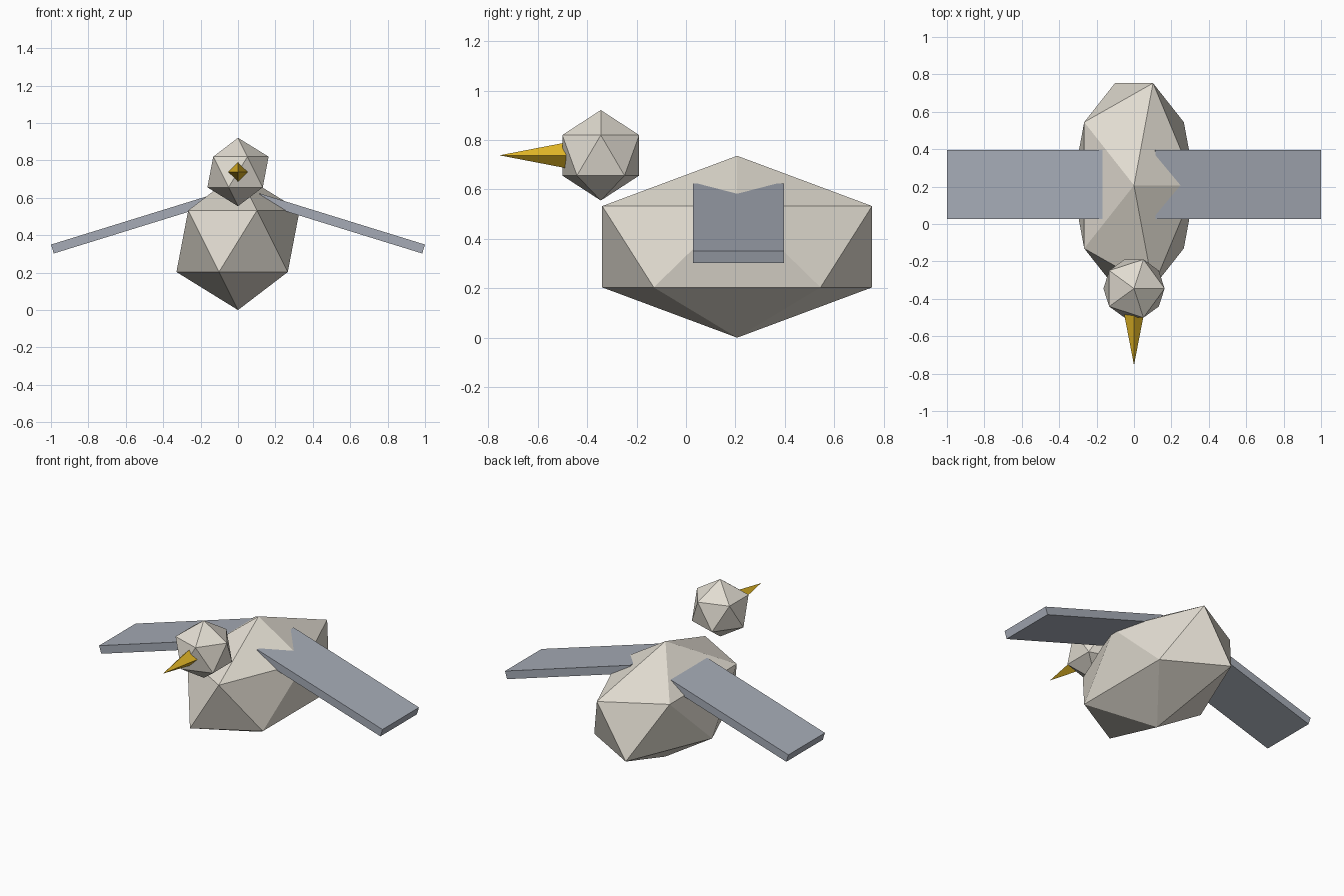
import bpy
import math

if "Cube" in bpy.data.objects:
    bpy.data.objects.remove(bpy.data.objects["Cube"])


def material(name, colour):
    mat = bpy.data.materials.new(name)
    mat.diffuse_color = (*colour, 1)
    mat.use_nodes = True
    mat.node_tree.nodes["Principled BSDF"].inputs["Base Color"].default_value = mat.diffuse_color
    return mat


CREAM = material("cream feathers", (0.76, 0.72, 0.64))
GREY = material("grey wing", (0.38, 0.41, 0.47))
GOLD = material("golden beak", (0.76, 0.47, 0.02))


def finish(name, mat, scale=(1, 1, 1)):
    """Name, scale and colour the newest primitive."""
    obj = bpy.context.object
    obj.name = name
    obj.scale = scale
    obj.data.materials.append(mat)
    return obj


# Body: stretched twenty-sided ball
bpy.ops.mesh.primitive_ico_sphere_add(subdivisions=1, radius=1, location=(0, 0.207, 0.368))
finish("body", CREAM, (0.368, 0.642, 0.368))

# Head: smaller twenty-sided ball floating ahead of the body
bpy.ops.mesh.primitive_ico_sphere_add(subdivisions=1, radius=0.183, location=(0, -0.345, 0.738))
finish("head", CREAM)

# Beak: four-sided spike pointing forward
BASE_Y, TIP_Y = -0.485, -0.755
bpy.ops.mesh.primitive_cone_add(vertices=4, radius1=0.052, radius2=0, depth=BASE_Y - TIP_Y,
                                location=(0, (BASE_Y + TIP_Y) / 2, 0.738),
                                rotation=(math.pi / 2, 0, 0))
finish("beak", GOLD)

# Wings: mirrored flat slabs sloping down and outward
for side, label in ((1, "right"), (-1, "left")):
    bpy.ops.mesh.primitive_cube_add(size=1, location=(side * 0.55, 0.212, 0.463),
                                    rotation=(0, side * 0.3, 0))
    finish(label + "_wing", GREY, (0.926, 0.368, 0.05))
